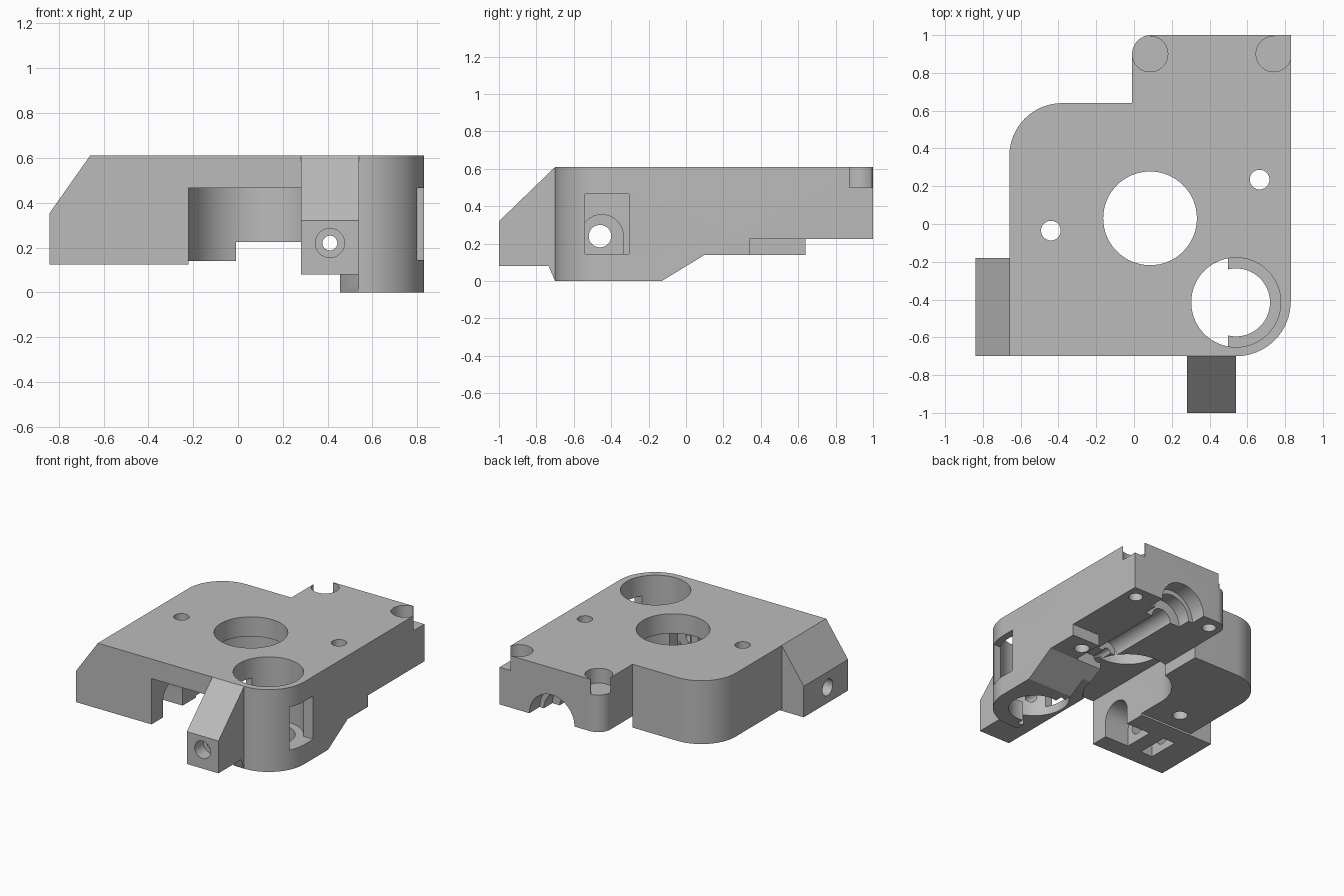
import bpy, bmesh, math
from mathutils import Vector

if "Cube" in bpy.data.objects:
    bpy.data.objects.remove(bpy.data.objects["Cube"], do_unlink=True)

grey = bpy.data.materials.new("plain grey")
grey.use_nodes = True
colour = (0.5, 0.5, 0.5, 1)
grey.diffuse_color = colour
grey.node_tree.nodes["Principled BSDF"].inputs["Base Color"].default_value = colour


def prism(name, points, axis, lo, hi):
    """Extrude a 2D profile along an axis; points use the other two axes in order."""
    bm = bmesh.new()

    def place(p, d):
        c = list(p)
        c.insert("xyz".index(axis), d)
        return Vector(c)
    face = bm.faces.new([bm.verts.new(place(p, lo)) for p in points])
    new = bmesh.ops.extrude_face_region(bm, geom=[face])["geom"]
    shift = place((0, 0), hi - lo)
    bmesh.ops.translate(bm, verts=[g for g in new if isinstance(g, bmesh.types.BMVert)], vec=shift)
    bmesh.ops.recalc_face_normals(bm, faces=bm.faces)
    mesh = bpy.data.meshes.new(name)
    bm.to_mesh(mesh)
    bm.free()
    mesh.materials.append(grey)
    ob = bpy.data.objects.new(name, mesh)
    bpy.context.collection.objects.link(ob)
    return ob


def arc(cx, cy, r, start, end, n=16):
    angles = [math.radians(start + (end - start) * i / n) for i in range(n + 1)]
    return [(cx + r * math.cos(a), cy + r * math.sin(a)) for a in angles]


def box(name, x, y, z):
    return prism(name, [(x[0], y[0]), (x[1], y[0]), (x[1], y[1]), (x[0], y[1])], "z", *z)


def rod(name, a, b, r, axis, lo, hi):
    return prism(name, arc(a, b, r, 0, 360, 64)[:-1], axis, lo, hi)


# Rounded main block
outline = ([(-.66, -.7)] + arc(.54, -.41, .29, -90, 0) + [(.83, 1)]
           + arc(.09, .9, .1, 90, 180) + [(-.01, .64)] + arc(-.38, .36, .28, 90, 180))
body = prism("extruder_body", outline, "z", 0, .61)

# Side lug, front lug and the small gusset under the front lug
adds = [
    prism("side_lug", [(-.84, .125), (-.5, .125), (-.5, .61), (-.66, .61), (-.84, .355)], "y", -.7, -.18),
    prism("front_lug", [(-1, .08), (-.66, .08), (-.66, .61), (-.7, .61), (-1, .32)], "x", .28, .54),
    prism("gusset", [(-.735, .08), (-.7, 0), (-.66, 0), (-.66, .1), (-.735, .1)], "x", .455, .54),
]

low = -.2
cuts = [
    # Stepped underside
    box("left_step", (-1, .28), (-1.2, 1.2), (low, .125)),
    box("left_back_step", (-1, -.01), (-.18, 1.2), (low, .14)),
    box("back_step", (-.01, .6), (.1, 1.2), (low, .225)),
    box("back_right_step", (.59, 1), (.34, 1.2), (low, .225)),
    prism("underside_slope", [(-.294, -.1), (.1, .14), (.5, .14), (.5, -.1)], "x", .27, 1),
    box("lug_step", (.27, .455), (-1.2, .2), (low, .08)),
    # Central bore, pocket beneath it and the front opening
    rod("central_bore", .085, .03, .248, "z", low, 1),
    rod("drive_pocket", .085, .03, .305, "z", low, .465),
    box("front_opening", (-.22, .28), (-1.2, .03), (low, .465)),
    # Idler bore, with a ledge on its right half, and its side window
    rod("idler_bore", .54, -.415, .237, "z", .145, 1),
    rod("idler_exit", .54, -.415, .18, "z", low, .2),
    prism("idler_open_side", arc(.54, -.415, .237, 100, 260, 32), "z", low, .2),
    box("side_window", (.25, 1), (-.54, -.305), (.145, .465)),
    # Screw passage through the side lug, with an arched recess and nut slot
    rod("side_screw_hole", -.46, .24, .06, "x", -1, .3),
    prism("side_arch", arc(-.45, .24, .115, 0, 180) + [(-.565, 0), (-.335, 0)], "x", -.42, -.2),
    box("nut_slot", (-.64, -.54), (-.57, -.33), (0, .35)),
    # Filament path from the front lug to the stepped arch at the back
    rod("filament_hole", .41, .22, .033, "y", -1.2, 1.2),
    rod("lug_counterbore", .41, .22, .065, "y", -1.2, -.9),
    rod("rear_channel", .41, .225, .08, "y", .2, .9),
    rod("rear_arch_inner", .4, .225, .15, "y", .78, .95),
    rod("rear_arch_outer", .4, .225, .185, "y", .88, 1.2),
    # Plate screw holes
    rod("left_screw_hole", -.44, -.035, .052, "z", low, 1),
    rod("right_screw_hole", .665, .235, .052, "z", low, 1),
]
# Corner screw seats, open to the outside corner
for side, x, edge in (("left", .085, -.1), ("right", .74, .95)):
    cuts += [rod(side + "_seat", x, .9, .094, "z", .5, 1),
             box(side + "_seat_opening", sorted((x, edge)), (.9, 1.1), (.5, 1)),
             rod(side + "_blind_hole", x, .9, .048, "z", 0, .42)]

# Combine, bake and discard the helper pieces
for helper, mode in [(a, "UNION") for a in adds] + [(c, "DIFFERENCE") for c in cuts]:
    helper.hide_render = True
    mod = body.modifiers.new(helper.name, "BOOLEAN")
    mod.operation = mode
    mod.solver = "EXACT"
    mod.object = helper
bpy.context.view_layer.update()
graph = bpy.context.evaluated_depsgraph_get()
baked = bpy.data.meshes.new_from_object(body.evaluated_get(graph))
body.modifiers.clear()
body.data = baked
for helper in adds + cuts:
    bpy.data.objects.remove(helper, do_unlink=True)

bpy.ops.object.select_all(action="DESELECT")
body.select_set(True)
bpy.context.view_layer.objects.active = body
bpy.ops.object.shade_smooth_by_angle(angle=math.radians(30))
